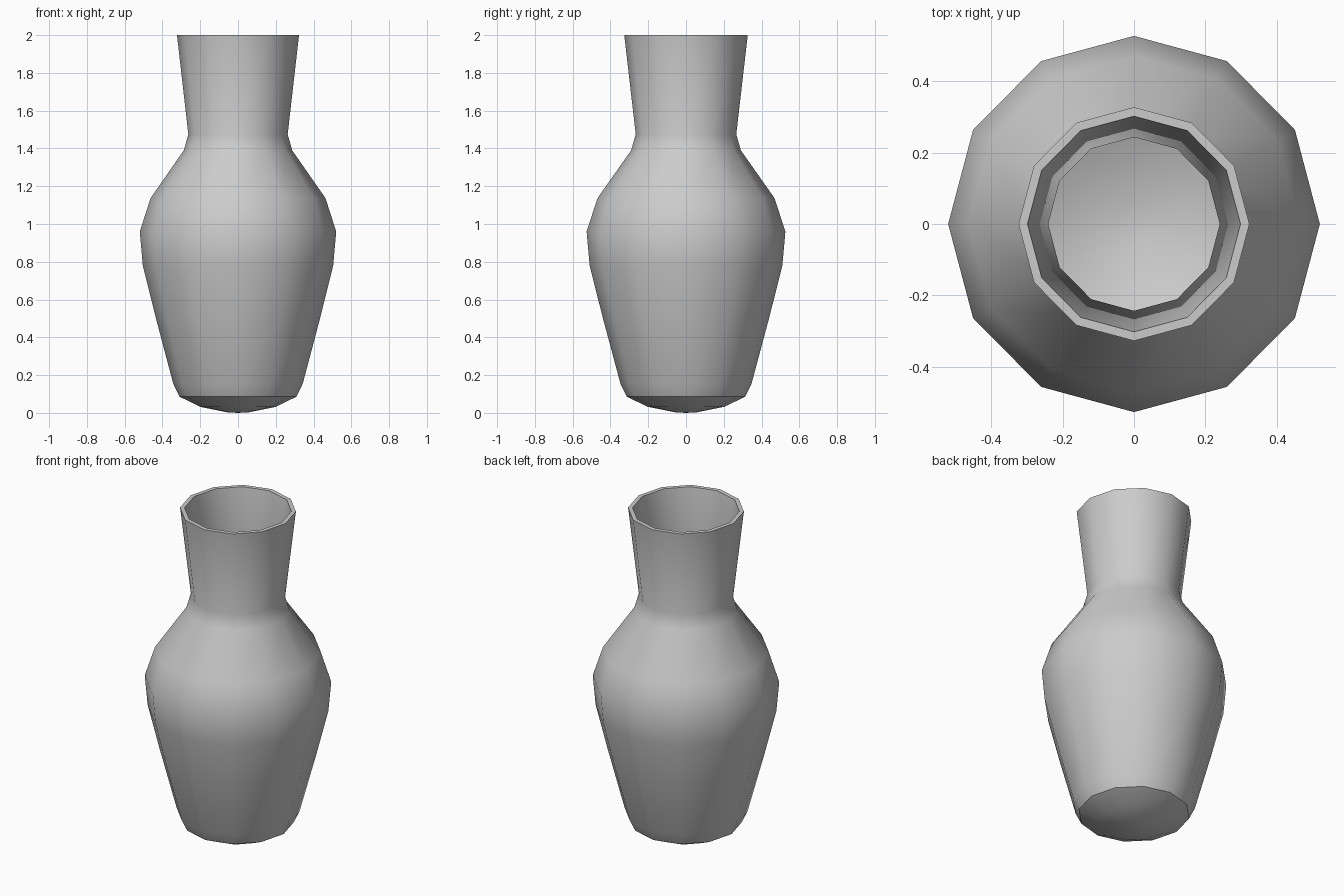
import bpy, bmesh, math

if "Cube" in bpy.data.objects:
    bpy.data.objects.remove(bpy.data.objects["Cube"])

SIDES = 12
# profile (radius, z): outside from base centre to rim, then inside back down
outer = [(0.055, 0.003), (0.20, 0.032), (0.31, 0.086), (0.343, 0.155), (0.437, 0.51),
         (0.504, 0.78), (0.52, 0.96), (0.463, 1.137), (0.287, 1.39), (0.263, 1.475), (0.323, 2.0)]
inner = [(0.298, 2.0), (0.24, 1.475), (0.265, 1.38), (0.443, 1.125), (0.495, 0.957),
         (0.479, 0.785), (0.412, 0.515), (0.319, 0.163), (0.296, 0.107), (0.192, 0.056), (0.053, 0.028)]

bm = bmesh.new()


def ring(r, z):
    # y is very slightly wider than x
    return [bm.verts.new((r * math.cos(2 * math.pi * i / SIDES),
                          1.012 * r * math.sin(2 * math.pi * i / SIDES), z))
            for i in range(SIDES)]


# lathe the wall
rings = [ring(r, z) for r, z in outer + inner]
for a, b in zip(rings, rings[1:]):
    for i in range(SIDES):
        j = (i + 1) % SIDES
        bm.faces.new((a[i], a[j], b[j], b[i]))

# close the domed base, outside and inside
for loop, z in ((rings[0], 0.0), (rings[-1], 0.025)):
    c = bm.verts.new((0, 0, z))
    for i in range(SIDES):
        bm.faces.new((loop[i], c, loop[(i + 1) % SIDES]))
bmesh.ops.recalc_face_normals(bm, faces=bm.faces)

mesh = bpy.data.meshes.new("vase")
bm.to_mesh(mesh)
bm.free()
vase = bpy.data.objects.new("vase", mesh)
bpy.context.collection.objects.link(vase)

# smooth body, sharp rim and foot
bpy.context.view_layer.objects.active = vase
vase.select_set(True)
bpy.ops.object.shade_smooth_by_angle(angle=math.radians(36))
